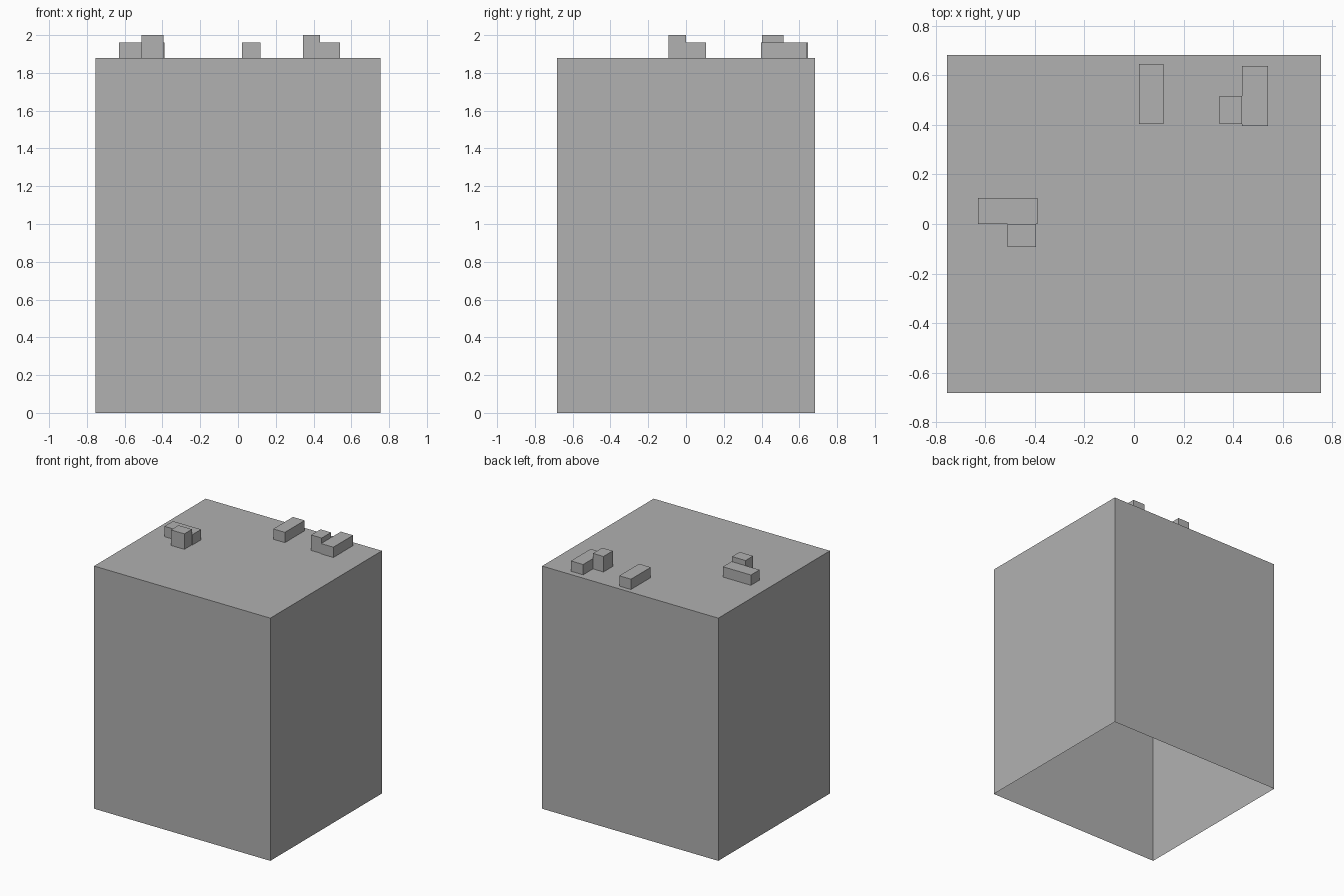
import bpy
import bmesh

cube = bpy.data.objects.get("Cube")
if cube:
    bpy.data.objects.remove(cube, do_unlink=True)

# One plain grey for every part
grey = bpy.data.materials.new("concrete_grey")
grey.use_nodes = True
colour = (0.44, 0.44, 0.44, 1.0)
grey.diffuse_color = colour
grey.node_tree.nodes["Principled BSDF"].inputs["Base Color"].default_value = colour

ROOF = 1.88
LOW, HIGH = 1.96, 2.0


def open_box(name, x0, x1, y0, y1, z0, z1):
    """Flat-shaded box without a bottom face."""
    bm = bmesh.new()
    bmesh.ops.create_cube(bm, size=1)
    bottom = [f for f in bm.faces if f.normal.z < -0.5]
    bmesh.ops.delete(bm, geom=bottom, context="FACES_ONLY")
    for v in bm.verts:
        v.co = (x1 if v.co.x > 0 else x0,
                y1 if v.co.y > 0 else y0,
                z1 if v.co.z > 0 else z0)
    mesh = bpy.data.meshes.new(name)
    bm.to_mesh(mesh)
    bm.free()
    mesh.materials.append(grey)
    obj = bpy.data.objects.new(name, mesh)
    bpy.context.collection.objects.link(obj)
    return obj


# Main block: walls and roof, open underneath
open_box("building_block", -0.755, 0.755, -0.683, 0.683, 0, ROOF)

# Rooftop units: name, x range, y range, top height
units = [
    ("right_long_roof_unit", -0.63, -0.39, 0.0, 0.105, LOW),
    ("right_tall_roof_unit", -0.51, -0.395, -0.093, 0.0, HIGH),
    ("middle_roof_unit", 0.02, 0.12, 0.403, 0.645, LOW),
    ("left_tall_roof_unit", 0.345, 0.435, 0.403, 0.517, HIGH),
    ("left_long_roof_unit", 0.435, 0.54, 0.396, 0.638, LOW),
]
for name, x0, x1, y0, y1, top in units:
    open_box(name, x0, x1, y0, y1, ROOF, top)
